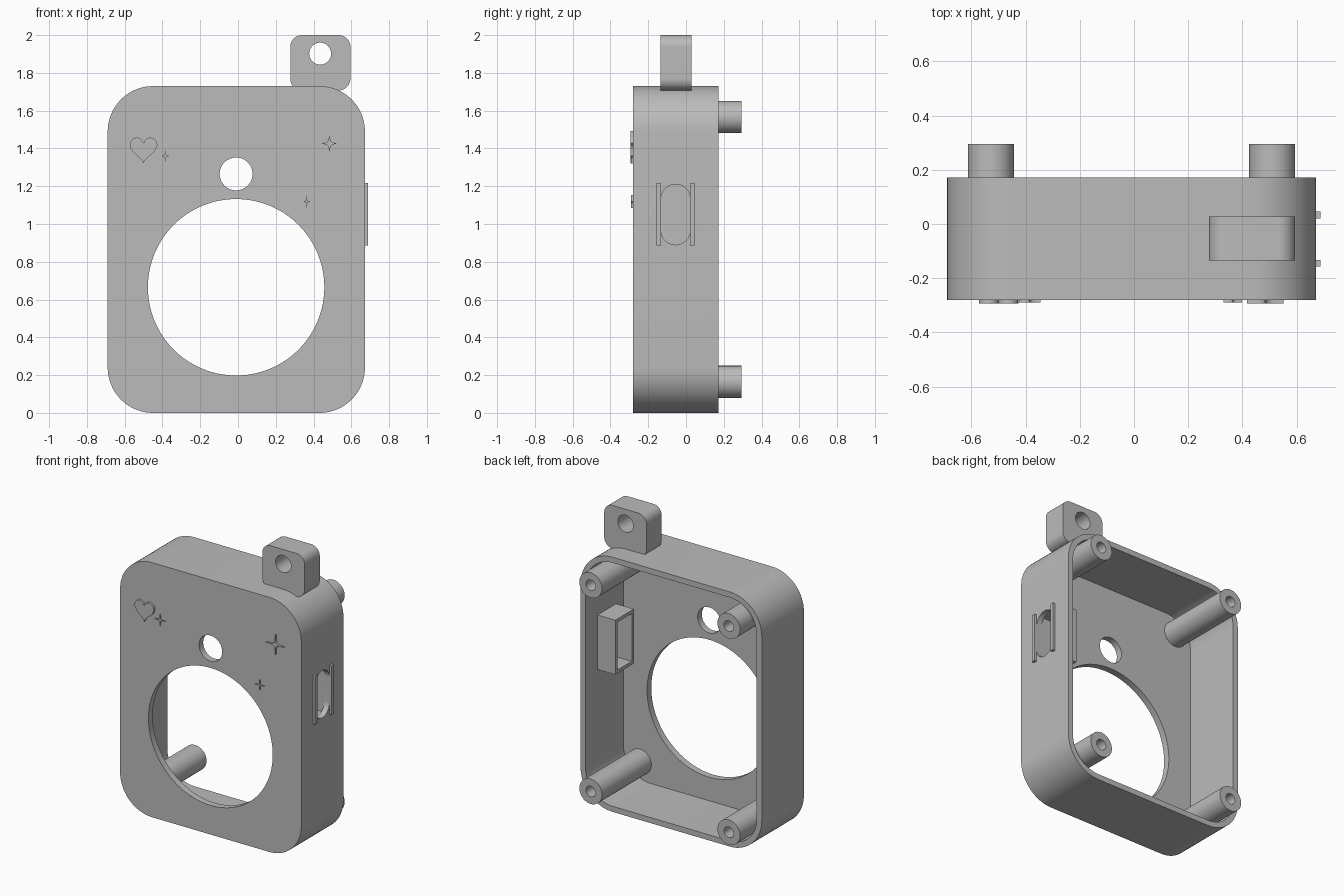
import bpy, bmesh
from math import sin, cos, pi, radians

cube = bpy.data.objects.get("Cube")
if cube:
    bpy.data.objects.remove(cube, do_unlink=True)

grey = bpy.data.materials.new("plain grey")
grey.use_nodes = True
GREY = (0.5, 0.5, 0.5, 1)
grey.diffuse_color = GREY
grey.node_tree.nodes["Principled BSDF"].inputs["Base Color"].default_value = GREY


# Outlines in a plane (u across, v up)
def circle(cu, cv, r, n=64):
    return [(cu + r * cos(2 * pi * i / n), cv + r * sin(2 * pi * i / n)) for i in range(n)]


def rounded(u0, u1, v0, v1, r, n=16):
    centres = [(u1 - r, v1 - r), (u0 + r, v1 - r), (u0 + r, v0 + r), (u1 - r, v0 + r)]
    pts = []
    for q, (cu, cv) in enumerate(centres):
        for i in range(n + 1):
            a = (q + i / n) * pi / 2
            pts.append((cu + r * cos(a), cv + r * sin(a)))
    return pts


def rect(u0, u1, v0, v1):
    return [(u0, v0), (u1, v0), (u1, v1), (u0, v1)]


def sparkle(cu, cv, r):
    # Four concave arcs meeting at four points
    pts = []
    for q in range(4):
        a, b = q * pi / 2, (q + 1) * pi / 2
        for i in range(8):
            t = i / 8
            k, m = (1 - t) ** 2.6, t ** 2.6
            pts.append((cu + r * (cos(a) * k + cos(b) * m), cv + r * (sin(a) * k + sin(b) * m)))
    return pts


def heart(cu, cv, w, h, n=48):
    pts = []
    for i in range(n):
        t = 2 * pi * i / n
        u = sin(t) ** 3
        v = (13 * cos(t) - 5 * cos(2 * t) - 2 * cos(3 * t) - cos(4 * t) + 2.5) / 14.5
        pts.append((cu + u * w / 2, cv + v * h / 2))
    return pts


def prism(name, outline, d0, d1, axis="y"):
    bm = bmesh.new()
    rings = []
    for d in (d0, d1):
        rings.append([bm.verts.new((u, d, v) if axis == "y" else (d, u, v)) for u, v in outline])
    bm.faces.new(rings[0])
    bm.faces.new(rings[1])
    n = len(outline)
    for i in range(n):
        j = (i + 1) % n
        bm.faces.new((rings[0][i], rings[0][j], rings[1][j], rings[1][i]))
    bmesh.ops.recalc_face_normals(bm, faces=bm.faces)
    mesh = bpy.data.meshes.new(name)
    bm.to_mesh(mesh)
    bm.free()
    mesh.materials.append(grey)
    ob = bpy.data.objects.new(name, mesh)
    bpy.context.collection.objects.link(ob)
    return ob


def cut(ob, *cutters):
    bpy.context.view_layer.objects.active = ob
    for c in cutters:
        c.hide_render = True
        mod = ob.modifiers.new("cut", "BOOLEAN")
        mod.operation, mod.solver, mod.object = "DIFFERENCE", "EXACT", c
        bpy.ops.object.modifier_apply(modifier=mod.name)
        bpy.data.objects.remove(c, do_unlink=True)
    return ob


# Main shell: open at the back, with round front openings and a side slot
CX, FRONT, BACK, WALL = -0.01, -0.28, 0.172, 0.038
PLATE = FRONT + 0.045
L, R, TOP = -0.69, 0.672, 1.73
parts = [cut(
    prism("case_shell", rounded(L, R, 0, TOP, 0.24), FRONT, BACK),
    prism("cavity", rounded(L + WALL, R - WALL, WALL, TOP - WALL, 0.202), PLATE, 0.4),
    prism("large_opening", circle(CX, 0.665, 0.467, 128), -0.4, 0),
    prism("small_opening", circle(CX, 1.265, 0.087), -0.4, 0),
    prism("slot", rounded(-0.132, 0.022, 0.89, 1.21, 0.076), 0.6, 0.8, "x"),
)]

# Screw posts in the corners, with blind holes
for side, x in (("right", -0.528), ("left", 0.51)):
    for level, z in (("lower", 0.165), ("upper", 1.566)):
        parts.append(cut(
            prism(f"{level}_{side}_post", circle(x, z, 0.085, 48), PLATE - 0.01, 0.295),
            prism("screw_hole", circle(x, z, 0.036, 32), 0, 0.4)))

# Hanging tab on top
parts.append(cut(
    prism("hanging_tab", rounded(0.277, 0.595, 1.707, 2.0, 0.062), -0.135, 0.028),
    prism("tab_hole", circle(0.435, 1.902, 0.058, 48), -0.4, 0.4)))

# Inner sleeve around the slot, and guide ribs outside it
parts.append(cut(
    prism("slot_sleeve", rect(-0.155, 0.045, 0.865, 1.235), 0.5, R - WALL + 0.005, "x"),
    prism("sleeve_hollow", rect(-0.132, 0.022, 0.888, 1.212), 0.4, 0.8, "x")))
for name, y in (("front_rib", -0.157), ("rear_rib", 0.021)):
    parts.append(prism(name, rect(y, y + 0.025, 0.885, 1.217), R - 0.01, R + 0.017, "x"))

# Raised front ornaments
parts.append(prism("heart", heart(-0.5, 1.389, 0.146, 0.138), FRONT - 0.014, FRONT + 0.005))
for name, x, z, r, h in (("heart_sparkle", -0.385, 1.36, 0.04, 0.01),
                         ("large_sparkle", 0.484, 1.426, 0.067, 0.014),
                         ("small_sparkle", 0.364, 1.119, 0.034, 0.01)):
    parts.append(prism(name, sparkle(x, z, r), FRONT - h, FRONT + 0.005))

# Smooth curved walls, keep edges crisp
bpy.ops.object.select_all(action="DESELECT")
for ob in parts:
    ob.select_set(True)
bpy.context.view_layer.objects.active = parts[0]
bpy.ops.object.shade_smooth_by_angle(angle=radians(30))
